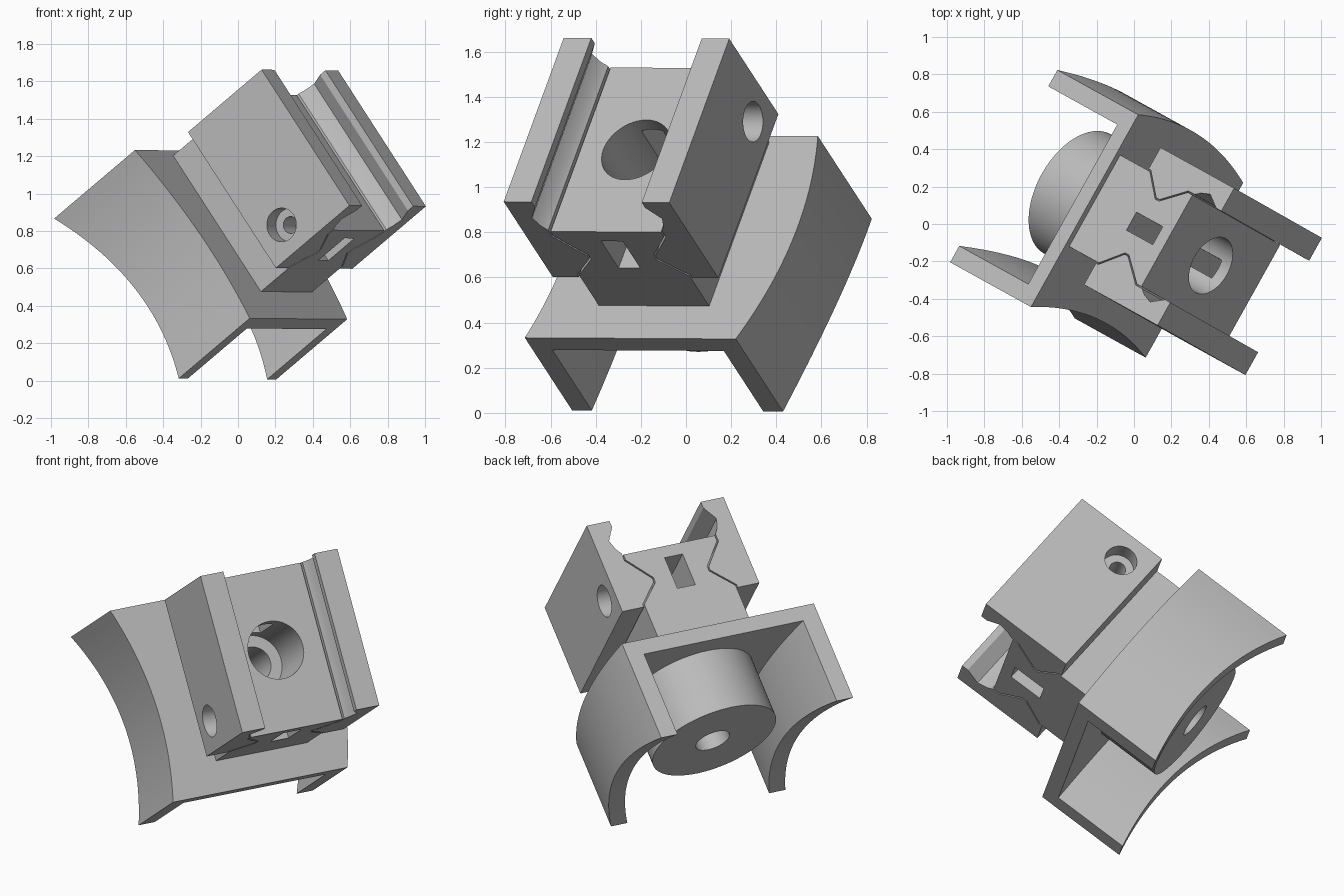
import bpy, bmesh, math
from mathutils import Vector

cube = bpy.data.objects.get("Cube")
if cube:
    bpy.data.objects.remove(cube, do_unlink=True)

# Tilted frame: W across the clamps, L along the rail, D outwards through the rail
W = Vector((0.487, 0.873, -0.005)).normalized()
L = Vector((0.517, -0.297, -0.803))
L = (L - W * L.dot(W)).normalized()
D = L.cross(W)
AXES = {"W": (L, D, W), "L": (W, D, L), "D": (W, L, D)}

grey = bpy.data.materials.new("plain_grey")
grey.use_nodes = True
COLOR = (0.5, 0.5, 0.5, 1)
grey.diffuse_color = COLOR
grey.node_tree.nodes["Principled BSDF"].inputs["Base Color"].default_value = COLOR


def prism(name, outline, axis, lo, hi):
    """Extrude a flat outline along one axis of the tilted frame."""
    a, b, n = AXES[axis]
    bm = bmesh.new()
    face = bm.faces.new([bm.verts.new(a * u + b * v + n * lo) for u, v in outline])
    ext = bmesh.ops.extrude_face_region(bm, geom=[face])
    moved = [g for g in ext["geom"] if isinstance(g, bmesh.types.BMVert)]
    bmesh.ops.translate(bm, verts=moved, vec=n * (hi - lo))
    bmesh.ops.recalc_face_normals(bm, faces=bm.faces)
    mesh = bpy.data.meshes.new(name)
    bm.to_mesh(mesh)
    bm.free()
    mesh.materials.append(grey)
    ob = bpy.data.objects.new(name, mesh)
    bpy.context.collection.objects.link(ob)
    return ob


def circle(u, v, r, n=48):
    return [(u + r * math.cos(math.tau * i / n), v + r * math.sin(math.tau * i / n))
            for i in range(n)]


def box(u0, u1, v0, v1):
    return [(u0, v0), (u1, v0), (u1, v1), (u0, v1)]


def cut(ob, *cutters):
    """Subtract the cutters, bake the result and remove them."""
    for c in cutters:
        c.hide_render = True
        mod = ob.modifiers.new("cut", "BOOLEAN")
        mod.operation, mod.solver, mod.object = "DIFFERENCE", "EXACT", c
    deps = bpy.context.evaluated_depsgraph_get()
    baked = bpy.data.meshes.new_from_object(ob.evaluated_get(deps))
    ob.modifiers.clear()
    ob.data = baked
    for c in cutters:
        bpy.data.objects.remove(c, do_unlink=True)


# Main dimensions in the tilted frame
BACK, FRONT = -1.145, -0.025          # saddle ends along L
RAIL0, RAIL1 = -1.11, -0.205          # rail ends along L
MID = (RAIL0 + RAIL1) / 2
BASE, RAIL_TOP, CLAMP_TOP = 0.52, 1.07, 1.29


def bend(start, end, bow, over=0.0, n=24):
    """Points (l, value) on a shallow arc between the saddle ends."""
    pts = []
    for i in range(n + 1):
        t = -over + (1 + 2 * over) * i / n
        pts.append((BACK + (FRONT - BACK) * t,
                    start + (end - start) * t + 4 * bow * t * (1 - t)))
    return pts


def footprint(inset, over):
    near = bend(-0.662 + inset, -0.595 + inset, 0.085, over)
    far = bend(0.515 - inset, 0.475 - inset, 0.085, over)
    return [(w, l) for l, w in near] + [(w, l) for l, w in reversed(far)]


# Saddle: base plate with two bowed legs whose tips are cut to a curve
saddle = prism("saddle_bracket", footprint(0, 0), "D", -0.3, BASE)
tips = bend(-0.095, -0.02, 0.085, 0.05)
tip_cutter = prism("tip_cutter", tips + [(tips[-1][0], -0.6), (tips[0][0], -0.6)],
                   "W", -1.2, 1.2)
cut(saddle, prism("channel_cutter", footprint(0.1, 0.05), "D", -0.8, BASE - 0.09),
    tip_cutter,
    prism("bore_cutter", circle(0, MID, 0.1), "D", -0.5, 1.0))

# Round boss under the base plate
boss = prism("round_boss", circle(-0.01, MID, 0.365, 96), "D", 0.06, BASE - 0.09)
cut(boss, prism("bore_cutter", circle(0, MID, 0.1), "D", -0.5, 1.0))

# Rail with side grooves, a lengthwise slot and a stepped bore
half = [(0.28, BASE), (0.28, 0.745), (0.165, 0.865), (0.165, 0.895),
        (0.28, 1.035), (0.28, RAIL_TOP)]
rail = prism("rail", half + [(-w, d) for w, d in reversed(half)], "L", RAIL0, RAIL1)
cut(rail, prism("slot_cutter", box(-0.055, 0.055, 0.8, 1.0), "L", -2, 1),
    prism("counterbore_cutter", circle(0, MID, 0.165), "D", 0.73, 1.5),
    prism("bore_cutter", circle(0, MID, 0.1), "D", 0.3, 1.0))

# Two clamp jaws gripping the rail grooves, each with a stepped bolt hole
jaw = [(0.42, 0.73), (0.42, CLAMP_TOP), (0.28, CLAMP_TOP), (0.28, 1.25),
       (0.33, 1.17), (0.31, 1.11), (0.288, 1.08), (0.288, 1.032),
       (0.173, 0.892), (0.173, 0.868), (0.288, 0.748), (0.288, 0.73)]
jaws = []
for side, name in ((1, "far_clamp"), (-1, "near_clamp")):
    clamp = prism(name, [(side * w, d) for w, d in jaw], "L", RAIL0, RAIL1)
    hole_l = MID - side * 0.288
    cut(clamp,
        prism("bolt_head_cutter", circle(hole_l, 0.895, 0.09), "W", side * 0.32, side * 0.6),
        prism("bolt_cutter", circle(hole_l, 0.895, 0.045), "W", side * 0.05, side * 0.5))
    jaws.append(clamp)

# Smooth round walls, keep edges sharp
parts = [saddle, boss, rail] + jaws
bpy.ops.object.select_all(action="DESELECT")
for ob in parts:
    ob.select_set(True)
bpy.context.view_layer.objects.active = saddle
bpy.ops.object.shade_smooth_by_angle(angle=math.radians(25))
